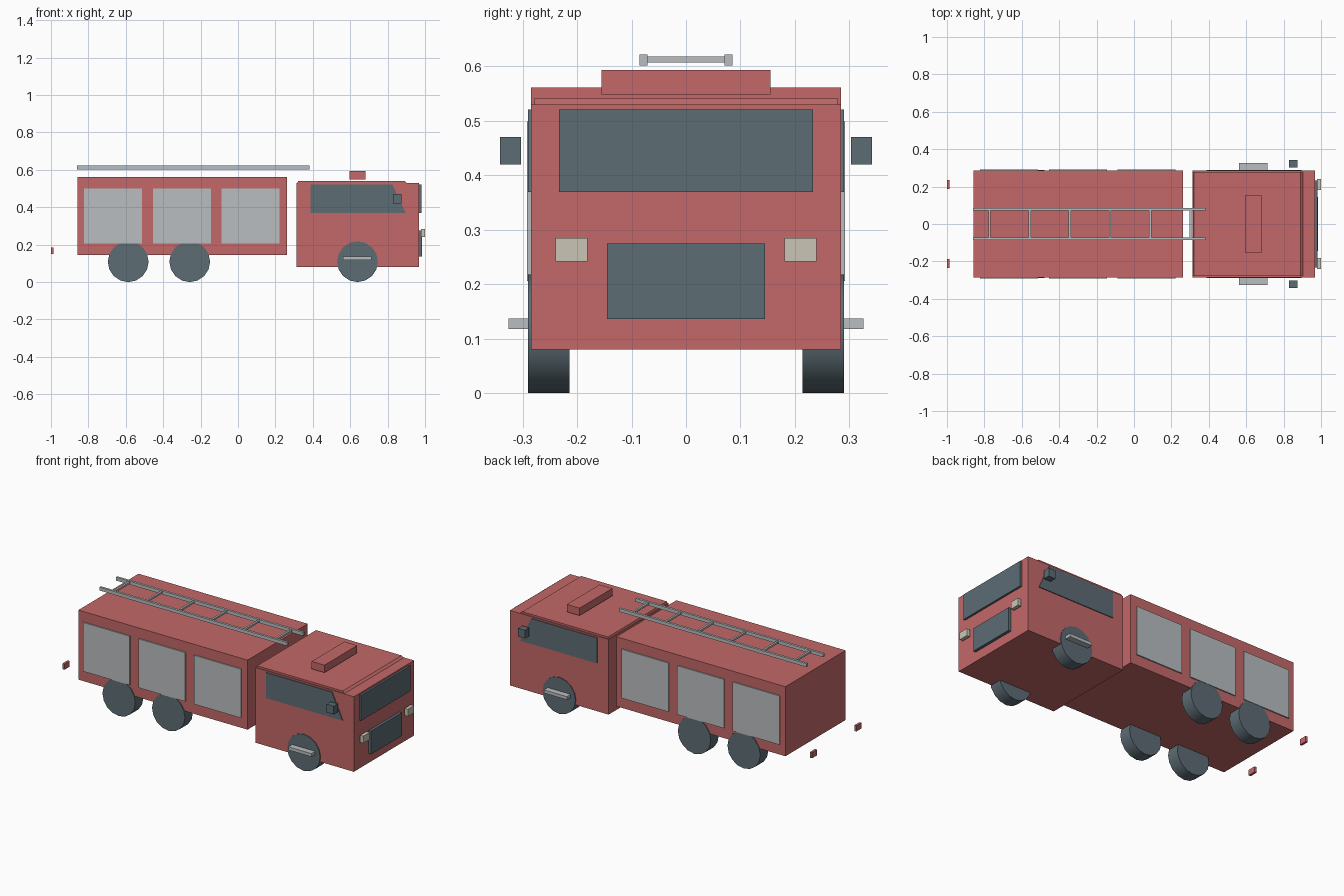
import bpy, bmesh, math
from mathutils import Matrix

cube = bpy.data.objects.get("Cube")
if cube:
    bpy.data.objects.remove(cube, do_unlink=True)


def material(name, rgb):
    m = bpy.data.materials.new(name)
    m.use_nodes = True
    m.diffuse_color = (*rgb, 1)
    bsdf = next(n for n in m.node_tree.nodes if n.type == 'BSDF_PRINCIPLED')
    bsdf.inputs["Base Color"].default_value = (*rgb, 1)
    return m


RED = material("red paint", (0.55, 0.14, 0.14))
DARK = material("dark slate", (0.107, 0.15, 0.175))
GREY = material("light grey metal", (0.49, 0.51, 0.53))
CREAM = material("cream lamp", (0.59, 0.56, 0.46))


def finish(name, bm, mat):
    bmesh.ops.recalc_face_normals(bm, faces=bm.faces)
    mesh = bpy.data.meshes.new(name)
    bm.to_mesh(mesh)
    bm.free()
    mesh.materials.append(mat)
    ob = bpy.data.objects.new(name, mesh)
    bpy.context.collection.objects.link(ob)
    return ob


def box(name, mat, x, y, z):
    """Box from (min, max) ranges."""
    bm = bmesh.new()
    bmesh.ops.create_cube(bm, size=1)
    for v in bm.verts:
        v.co = [(r[0] + r[1]) / 2 + c * (r[1] - r[0]) for c, r in zip(v.co, (x, y, z))]
    return finish(name, bm, mat)


def side_box(name, mat, x, y, z):
    """Matching boxes on the left (+y) and right (-y) flanks."""
    box(name + "_back", mat, x, y, z)
    box(name + "_front", mat, x, (-y[1], -y[0]), z)


def prism(name, mat, profile, y0, y1):
    """Extrude an (x, z) profile along y."""
    bm = bmesh.new()
    face = bm.faces.new([bm.verts.new((x, y0, z)) for x, z in profile])
    new = bmesh.ops.extrude_face_region(bm, geom=[face])["geom"]
    verts = [g for g in new if isinstance(g, bmesh.types.BMVert)]
    bmesh.ops.translate(bm, verts=verts, vec=(0, y1 - y0, 0))
    return finish(name, bm, mat)


def wheel(name, x, y):
    bm = bmesh.new()
    bmesh.ops.create_cone(bm, cap_ends=True, segments=16, radius1=0.109, radius2=0.109,
                          depth=0.076, matrix=Matrix.Rotation(math.pi / 2, 4, 'X'))
    for f in bm.faces:
        f.smooth = len(f.verts) == 4
    for e in bm.edges:
        e.smooth = all(f.smooth for f in e.link_faces)
    ob = finish(name, bm, DARK)
    ob.location = (x, y, 0.109)


# Equipment body with shutters
box("equipment_body", RED, (-0.859, 0.263), (-0.285, 0.285), (0.144, 0.561))
for i in range(3):
    x = -0.824 + i * 0.3685
    side_box(f"shutter_{i + 1}", GREY, (x, x + 0.31), (0.28, 0.292), (0.206, 0.499))

# Cab, roof panel and beacon
box("cab", RED, (0.314, 0.968), (-0.285, 0.285), (0.08, 0.53))
prism("cab_roof_panel", RED, [(0.318, 0.53), (0.903, 0.53), (0.89, 0.541), (0.322, 0.541)],
      -0.279, 0.279)
box("beacon_bar", RED, (0.597, 0.682), (-0.155, 0.155), (0.548, 0.593))

# Cab glazing, grille and lamps
box("windscreen", DARK, (0.96, 0.98), (-0.233, 0.233), (0.369, 0.521))
box("grille", DARK, (0.96, 0.985), (-0.145, 0.145), (0.136, 0.275))
for s, label in ((-1, "front"), (1, "back")):
    prism("side_window_" + label, DARK,
          [(0.388, 0.369), (0.896, 0.369), (0.826, 0.521), (0.388, 0.521)], s * 0.28, s * 0.29)
side_box("headlight", CREAM, (0.978, 1.0), (0.181, 0.24), (0.242, 0.285))
side_box("tail_light", RED, (-1.0, -0.986), (0.186, 0.234), (0.15, 0.184))

# Mirrors and cab steps
side_box("mirror", DARK, (0.828, 0.874), (0.303, 0.342), (0.42, 0.47))
side_box("cab_step", GREY, (0.562, 0.715), (0.287, 0.326), (0.118, 0.137))

# Wheels
for i, x in enumerate((-0.587, -0.258, 0.639)):
    for s, label in ((-1, "front"), (1, "back")):
        wheel(f"wheel_{i + 1}_{label}", x, s * 0.252)

# Roof ladder
side_box("ladder_rail", GREY, (-0.86, 0.383), (0.071, 0.085), (0.602, 0.622))
for i in range(6):
    x = -0.773 + i * 0.215
    box(f"ladder_rung_{i + 1}", GREY, (x - 0.006, x + 0.006), (-0.072, 0.072), (0.607, 0.618))
